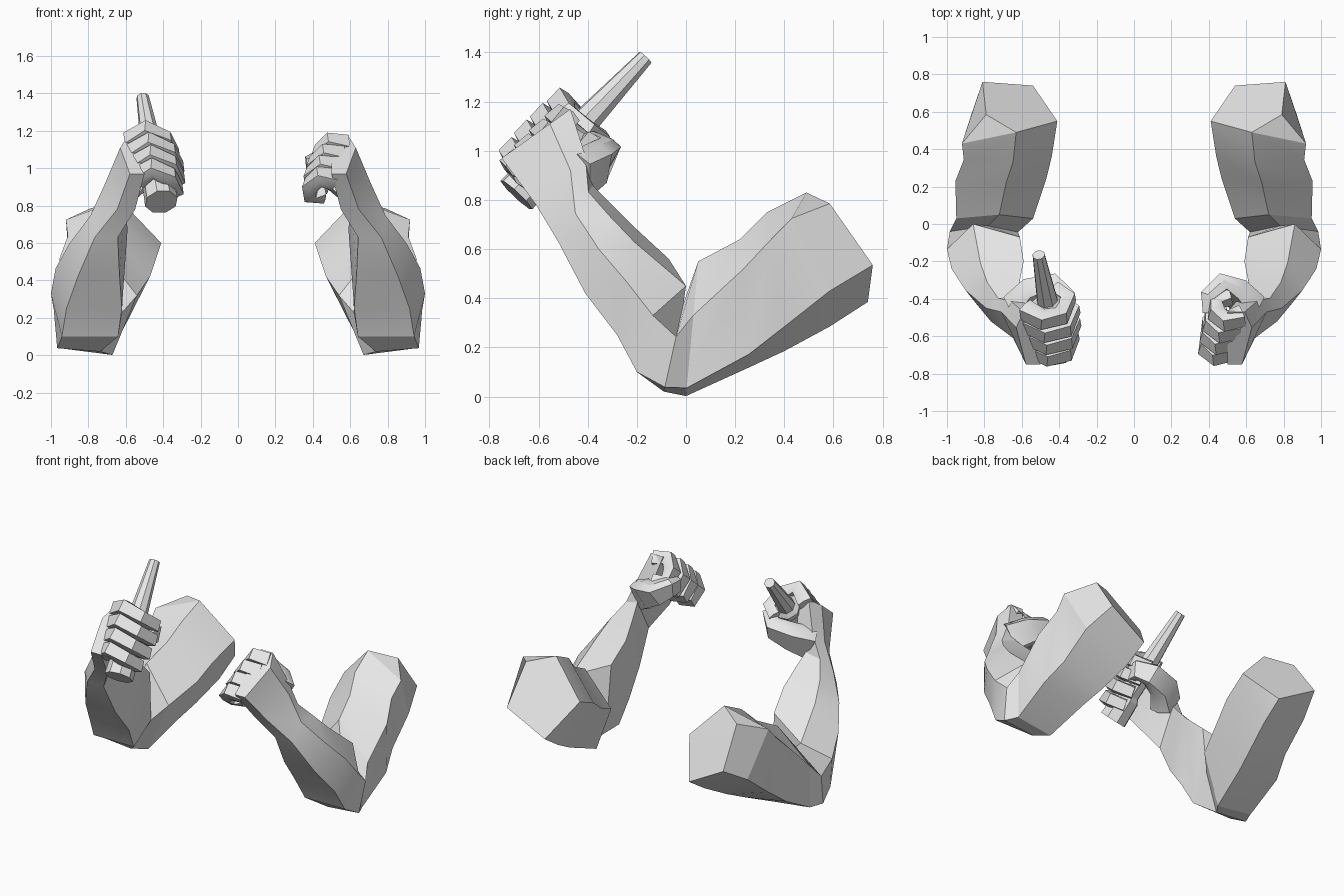
import bpy, bmesh, math
from mathutils import Vector

if "Cube" in bpy.data.objects:
    bpy.data.objects.remove(bpy.data.objects["Cube"])

skin = bpy.data.materials.new("light grey")
skin.diffuse_color = (0.8, 0.8, 0.8, 1)
skin.use_nodes = True
skin.node_tree.nodes["Principled BSDF"].inputs["Base Color"].default_value = skin.diffuse_color


def finish(name, bm, angle=22):
    bmesh.ops.recalc_face_normals(bm, faces=bm.faces)
    me = bpy.data.meshes.new(name)
    bm.to_mesh(me)
    bm.free()
    me.materials.append(skin)
    ob = bpy.data.objects.new(name, me)
    bpy.context.collection.objects.link(ob)
    bpy.ops.object.select_all(action='DESELECT')
    ob.select_set(True)
    bpy.context.view_layer.objects.active = ob
    bpy.ops.object.shade_smooth_by_angle(angle=math.radians(angle))


def loft(bm, rings, cap_start=True):
    """Join closed rings of points with quads."""
    vs = [[bm.verts.new(p) for p in r] for r in rings]
    n = len(vs[0])
    for a, b in zip(vs, vs[1:]):
        for i in range(n):
            j = (i + 1) % n
            bm.faces.new((a[i], a[j], b[j], b[i]))
    if cap_start:
        bm.faces.new(vs[0][::-1])
    bm.faces.new(vs[-1])
    return vs


# Five-sided cross-sections: (inner-to-outer, top-to-bottom) fractions
FORE = ((0, 0), (.6, .12), (1, .5), (.85, 1), (.08, 1))
HAND = ((0, 0), (.7, 0), (1, .3), (.6, 1), (0, 1))


def upper(drop, low):
    return ((0, .42), (.44, 0), (1, drop), (.95, low), (.32, 1))


def section(shape, ty, tz, by, bz, x_in, x_out):
    """Section between a top and a bottom edge and two x limits."""
    return [(x_in + (x_out - x_in) * s, ty + (by - ty) * t, tz + (bz - tz) * t)
            for s, t in shape]


def arm(name, s):
    # slanted shoulder rim, then sections down to the elbow and up to the knuckles
    rings = [
        [(.41, .55, .60), (.63, .49, .83), (.92, .43, .725), (.87, .585, .43), (.55, .585, .285)],
        section(upper(.2, .84), .33, .75, .40, .185, .44, .91),
        section(upper(.24, .9), .22, .64, .26, .12, .47, .955),
        section(upper(.4, .94), .05, .55, 0, .002, .54, .95),
        section(upper(.38, .95), -.01, .38, -.09, .02, .62, .985),
        section(FORE, -.07, .56, -.20, .10, .61, 1.0),
        section(FORE, -.20, .68, -.28, .25, .59, .975),
        section(FORE, -.30, .78, -.41, .42, .61, .90),
        section(FORE, -.38, .86, -.52, .63, .63, .79),
        section(HAND, -.41, .98, -.61, .78, .55, .71),
        section(HAND, -.47, 1.17, -.75, .97, .50, .63),
    ]
    rings[5][1] = (.86, 0, .45)  # forearm muscle pressed against the upper arm
    bm = bmesh.new()
    vs = loft(bm, [[(s * x, y, z) for x, y, z in r] for r in rings], cap_start=False)
    # faceted shoulder end
    a, b, f, g, h = vs[0]
    e, c, d = [bm.verts.new((s * x, y, z)) for x, y, z in
               ((.79, .585, .785), (.81, .76, .535), (.54, .74, .385))]
    for q in ((b, e, f), (f, e, c, g), (g, c, d, h), (h, d, a), (a, b, e), (a, e, c, d)):
        bm.faces.new(q)
    finish(name, bm)


def tube(name, path, side, width, thick, taper):
    """Six-sided bent bar tapering to its tip; side is the width direction."""
    bm = bmesh.new()
    pts = [Vector(p) for p in path]
    rings = []
    for i, p in enumerate(pts):
        k = 1 + (taper - 1) * i / (len(pts) - 1)
        t = (pts[min(i + 1, len(pts) - 1)] - pts[max(i - 1, 0)]).normalized()
        w = Vector(side)
        w = (w - t * w.dot(t)).normalized()
        n = t.cross(w)
        rings.append([p + (w * width * a + n * thick * b) * k for a, b in
                      ((1, 0), (.8, 1), (-.8, 1), (-1, 0), (-.8, -1), (.8, -1))])
    loft(bm, rings)
    finish(name, bm, 35)


def fingers(label, start, step, offsets):
    side = [-c for c in step]
    for i, f in enumerate(("index", "middle", "ring", "little")):
        base = Vector(start) + Vector(step) * i
        size = (1, 1.04, 1, .9)[i]
        tube(f"{label}_{f}_finger", [base + Vector(o) * size for o in offsets],
             side, .05, .045, .8)


arm("right_arm", 1)
arm("left_arm", -1)

# Empty curled hand
fingers("right", (.58, -.49, 1.12), (-.022, -.062, -.06),
        [(0, 0, 0), (-.09, -.03, .015), (-.14, .01, -.035), (-.14, .08, -.09), (-.06, .10, -.09)])
# Gripping hand
fingers("left", (-.58, -.46, 1.14), (.014, -.067, -.065),
        [(0, 0, 0), (.09, -.05, .06), (.19, -.03, .01), (.23, .06, -.06), (.15, .11, -.09)])

# Thumbs curl from the wrist across the palm
for label, s, reach in (("right", 1, 0), ("left", -1, .04)):
    path = [(.62, -.44, .90), (.54, -.36, .95), (.46 - reach, -.335, .985),
            (.40 - reach, -.39, 1.02), (.40 - reach, -.47, 1.01)]
    tube(label + "_thumb", [(s * x, y, z) for x, y, z in path], (0, .4, .9), .10, .065, .5)

# Tapered rod with a thick handle and flared collar
bottom, tip = Vector((-.41, -.69, .82)), Vector((-.51, -.165, 1.38))
axis = tip - bottom
rot = axis.to_track_quat('Z', 'Y')
profile = [(0, .09), (.2, .085), (.24, .068), (.44, .068), (.46, .085),
           (.51, .085), (.54, .058), (1, .034)]
angles = [(k + .5) * math.pi / 4 for k in range(8)]
bm = bmesh.new()
loft(bm, [[bottom + axis * t + rot @ Vector((r * math.cos(a), r * math.sin(a), 0))
           for a in angles] for t, r in profile])
finish("held_rod", bm)
